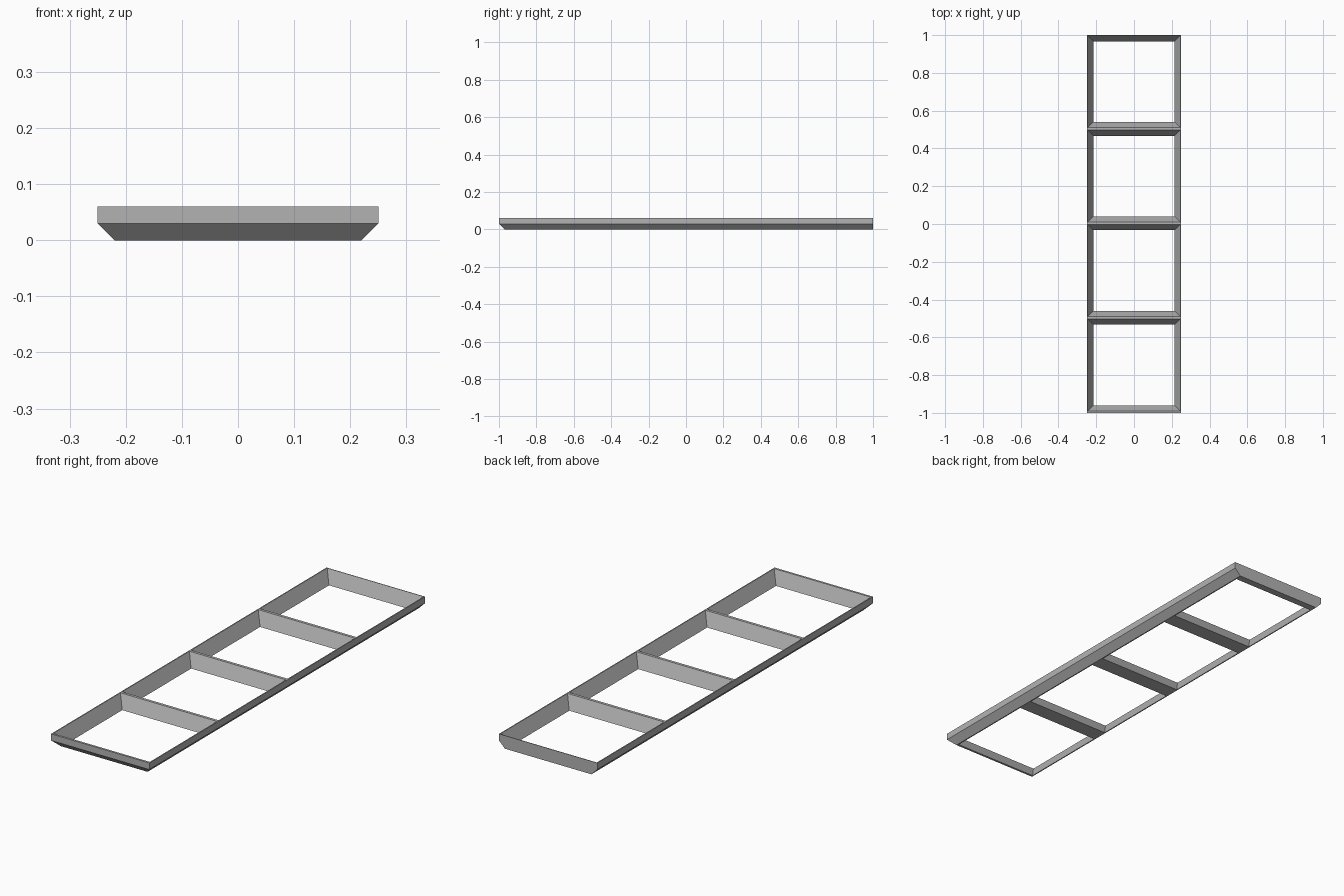
import bpy
import bmesh

cube = bpy.data.objects.get("Cube")
if cube:
    bpy.data.objects.remove(cube, do_unlink=True)

grey = bpy.data.materials.new("plain_grey")
grey.use_nodes = True
colour = (0.45, 0.45, 0.45, 1)
grey.diffuse_color = colour
grey.node_tree.nodes["Principled BSDF"].inputs["Base Color"].default_value = colour

HEIGHT = 0.06
HALF_WIDTH = 0.25
CHAMFER = 0.03
CELLS = 4
PITCH = 2 / CELLS


def stacked_solid(name, levels):
    """Solid through rectangles given as (z, half width, front y, back y), bottom first."""
    bm = bmesh.new()
    rings = []
    for z, w, front, back in levels:
        corners = ((-w, front), (w, front), (w, back), (-w, back))
        rings.append([bm.verts.new((x, y, z)) for x, y in corners])
    bm.faces.new(rings[0][::-1])
    bm.faces.new(rings[-1])
    for low, high in zip(rings, rings[1:]):
        for i in range(4):
            j = (i + 1) % 4
            bm.faces.new((low[i], low[j], high[j], high[i]))
    bmesh.ops.recalc_face_normals(bm, faces=bm.faces)
    mesh = bpy.data.meshes.new(name)
    bm.to_mesh(mesh)
    bm.free()
    mesh.materials.append(grey)
    obj = bpy.data.objects.new(name, mesh)
    bpy.context.collection.objects.link(obj)
    return obj


# Outer body: underside chamfered on the front and sides, back left square
frame = stacked_solid("ladder_frame", [
    (0, HALF_WIDTH - CHAMFER, CHAMFER - 1, 1),
    (HEIGHT / 2, HALF_WIDTH, -1, 1),
    (HEIGHT, HALF_WIDTH, -1, 1),
])

# Open cells: tapered holes, wider at the top, leaving thin rims and crossbars
cutters = []
for i in range(CELLS):
    start = -1 + i * PITCH
    levels = []
    for z in (-0.02, HEIGHT + 0.02):
        inset = (HEIGHT - z) * 0.5
        levels.append((z, 0.245 - inset, start + 0.01 + inset,
                       start + PITCH - 0.003 - inset))
    cutter = stacked_solid(f"cell_cutter_{i + 1}", levels)
    cutter.hide_render = True
    cutters.append(cutter)
    cut = frame.modifiers.new("cell_opening", "BOOLEAN")
    cut.operation = "DIFFERENCE"
    cut.solver = "EXACT"
    cut.object = cutter

# Bake the openings and drop the helpers
bpy.context.view_layer.update()
evaluated = frame.evaluated_get(bpy.context.evaluated_depsgraph_get())
baked = bpy.data.meshes.new_from_object(evaluated)
frame.modifiers.clear()
frame.data = baked
for cutter in cutters:
    bpy.data.objects.remove(cutter, do_unlink=True)
